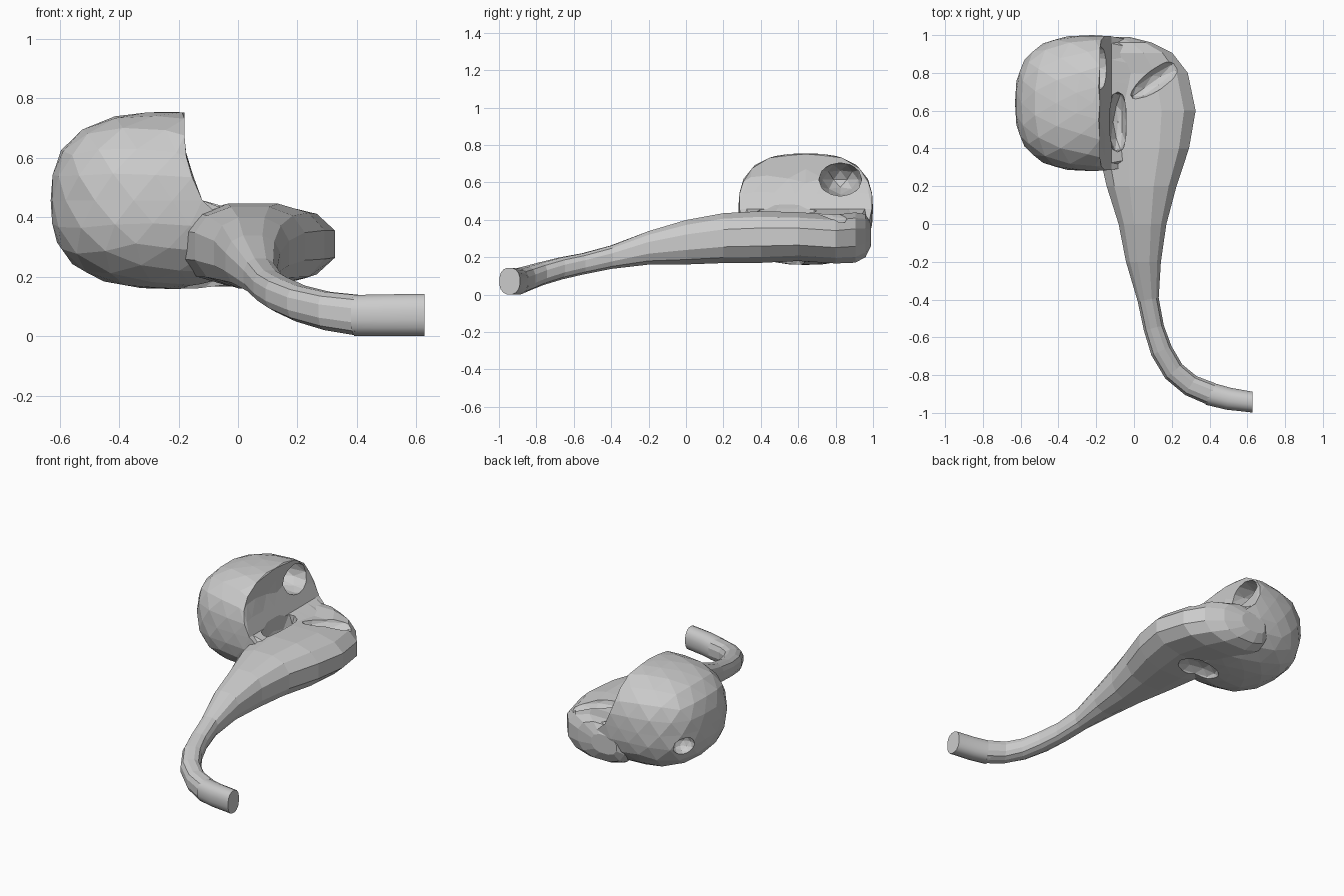
import bpy, bmesh
from math import cos, sin, pi, radians, copysign
from mathutils import Vector, Matrix

if "Cube" in bpy.data.objects:
    bpy.data.objects.remove(bpy.data.objects["Cube"])


def new_object(name, bm):
    bmesh.ops.recalc_face_normals(bm, faces=bm.faces)
    me = bpy.data.meshes.new(name)
    bm.to_mesh(me)
    bm.free()
    ob = bpy.data.objects.new(name, me)
    bpy.context.collection.objects.link(ob)
    return ob


def loft(name, rings, sides, power):
    """Closed tube through (x, y, z, half width, half height) sections."""
    bm = bmesh.new()
    pts = [Vector(r[:3]) for r in rings]
    loops = []
    for i, (x, y, z, w, h) in enumerate(rings):
        side = Vector((1, 0, 0))
        if y < -0.3:
            t = pts[min(i + 1, len(pts) - 1)] - pts[max(i - 1, 0)]
            side = Vector((t.y, -t.x, 0)).normalized()
        if name == "end_tube" and i == len(rings) - 1:
            side = Vector((0, -1, 0))
        loop = []
        for k in range(sides):
            a = 2 * pi * (k + 0.5) / sides
            c, s = cos(a), sin(a)
            c, s = copysign(abs(c) ** power, c), copysign(abs(s) ** power, s)
            loop.append(bm.verts.new(pts[i] + side * (w * c) + Vector((0, 0, h * s))))
        loops.append(loop)
    for a, b in zip(loops, loops[1:]):
        for k in range(sides):
            n = (k + 1) % sides
            bm.faces.new((a[k], a[n], b[n], b[k]))
    bm.faces.new(loops[0])
    bm.faces.new(loops[-1])
    return new_object(name, bm)


def blob(name, centre, half, n=2.0, turn=0, detail=3, shape=None):
    """Faceted rounded ellipsoid, optionally reshaped point by point."""
    bm = bmesh.new()
    bmesh.ops.create_icosphere(bm, subdivisions=detail, radius=1)
    rot = Matrix.Rotation(radians(turn), 3, 'Z')
    for v in bm.verts:
        p = v.co / sum(abs(c) ** n for c in v.co) ** (1 / n)
        p = rot @ Vector([a * b for a, b in zip(p, half)]) + Vector(centre)
        v.co = shape(p) if shape else p
    return new_object(name, bm)


def combine(target, other, operation):
    mod = target.modifiers.new(operation.lower(), 'BOOLEAN')
    mod.operation = operation
    mod.solver = 'EXACT'
    mod.object = other
    other.hide_render = True
    bpy.context.view_layer.objects.active = target
    bpy.ops.object.modifier_apply(modifier=mod.name)
    bpy.data.objects.remove(other)


# tapering body with its curved neck
body = loft("tapering_body", [
    (0.41, -0.90, 0.070, 0.062, 0.070),
    (0.30, -0.855, 0.085, 0.060, 0.066),
    (0.21, -0.78, 0.110, 0.060, 0.062),
    (0.145, -0.67, 0.140, 0.060, 0.060),
    (0.105, -0.55, 0.165, 0.056, 0.058),
    (0.075, -0.40, 0.200, 0.058, 0.064),
    (0.050, -0.20, 0.250, 0.095, 0.092),
    (0.045, 0.00, 0.280, 0.130, 0.122),
    (0.040, 0.20, 0.302, 0.190, 0.137),
    (0.050, 0.40, 0.308, 0.248, 0.142),
    (0.050, 0.60, 0.310, 0.284, 0.134),
    (0.020, 0.80, 0.297, 0.272, 0.134),
    (-0.030, 0.905, 0.305, 0.240, 0.138),
    (-0.070, 0.960, 0.315, 0.170, 0.118),
    (-0.110, 0.990, 0.320, 0.090, 0.060),
], 12, 0.8)


# big bulb, its right side flattened into a sloping wall
def flatten(p):
    if p.z > 0.43:
        limit = -0.18 if p.z > 0.62 else -0.18 + 0.07 * (0.62 - p.z) / 0.19
        p.x = min(p.x, limit)
    return p


bulb = blob("bulb", (-0.22, 0.64, 0.457), (0.41, 0.36, 0.298), 2.7, shape=flatten)
combine(body, bulb, 'UNION')

# hollow opening, central pit, underside notch, rear dent and rear groove
for centre, half, n, turn in [
    ((-0.18, 0.825, 0.615), (0.26, 0.115, 0.09), 2.2, 0),
    ((-0.085, 0.54, 0.46), (0.045, 0.16, 0.13), 3, 0),
    ((-0.04, 0.55, 0.15), (0.15, 0.09, 0.07), 2.2, 0),
    ((-0.57, 0.84, 0.38), (0.07, 0.07, 0.06), 2, 0),
    ((0.14, 0.78, 0.45), (0.20, 0.06, 0.08), 2, 35),
]:
    combine(body, blob("cutter", centre, half, n, turn, 2), 'DIFFERENCE')
body.name = "bulb_and_body"

# smooth round end tube
tube = loft("end_tube", [
    (0.395, -0.898, 0.070, 0.062, 0.070),
    (0.50, -0.925, 0.071, 0.060, 0.071),
    (0.628, -0.943, 0.072, 0.056, 0.072),
], 16, 0.85)
for ob in bpy.context.selected_objects:
    ob.select_set(False)
tube.select_set(True)
bpy.context.view_layer.objects.active = tube
bpy.ops.object.shade_smooth_by_angle(angle=radians(40))
